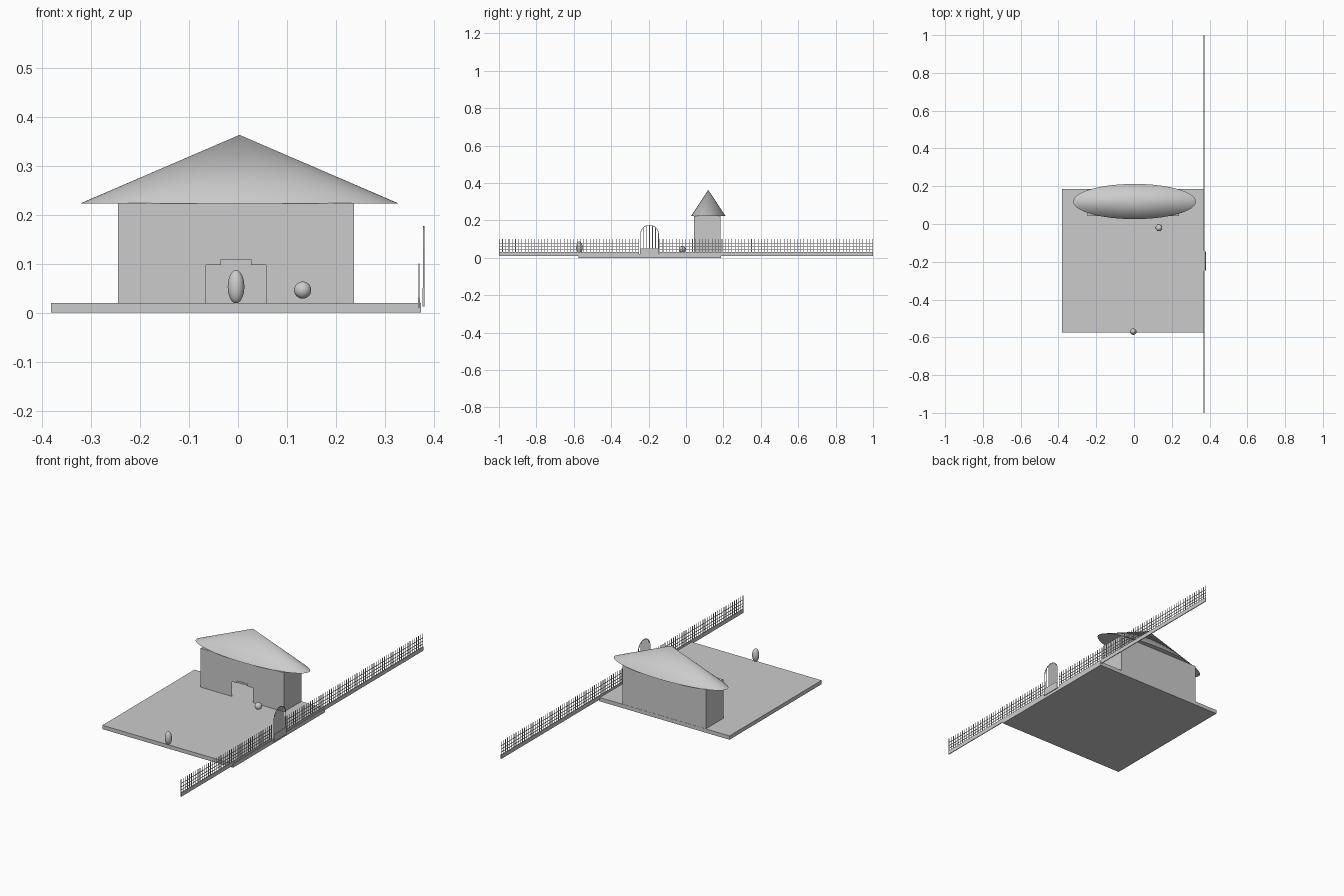
import bpy, bmesh, math
from mathutils import Matrix, Vector

if "Cube" in bpy.data.objects:
    bpy.data.objects.remove(bpy.data.objects["Cube"])


def finish(bm, name, smooth=False):
    me = bpy.data.meshes.new(name)
    bm.to_mesh(me)
    bm.free()
    ob = bpy.data.objects.new(name, me)
    bpy.context.collection.objects.link(ob)
    if smooth:
        bpy.ops.object.select_all(action='DESELECT')
        ob.select_set(True)
        bpy.context.view_layer.objects.active = ob
        bpy.ops.object.shade_smooth_by_angle(angle=math.radians(40))
    return ob


def add_box(bm, x0, x1, y0, y1, z0, z1):
    m = Matrix.Translation(((x0 + x1) / 2, (y0 + y1) / 2, (z0 + z1) / 2))
    m = m @ Matrix.Diagonal((x1 - x0, y1 - y0, z1 - z0, 1))
    bmesh.ops.create_cube(bm, size=1, matrix=m)


def box(name, *dims):
    bm = bmesh.new()
    add_box(bm, *dims)
    return finish(bm, name)


def ellipsoid(name, loc, radii):
    bm = bmesh.new()
    bmesh.ops.create_uvsphere(bm, u_segments=32, v_segments=16, radius=1,
                              matrix=Matrix.Translation(loc) @ Matrix.Diagonal((*radii, 1)))
    return finish(bm, name, True)


# Ground slab
box("ground_slab", -0.382, 0.374, -0.575, 0.186, 0, 0.02)

# Hollow house walls with stepped doorway in the front
X0, X1, Y0, Y1, Z0, Z1 = -0.245, 0.237, 0.042, 0.185, 0.019, 0.224
bm = bmesh.new()
front = [(X0, Z0), (-0.065, Z0), (-0.065, 0.097), (-0.035, 0.097), (-0.035, 0.109),
         (0.027, 0.109), (0.027, 0.097), (0.057, 0.097), (0.057, Z0), (X1, Z0),
         (X1, Z1), (X0, Z1)]
bm.faces.new([bm.verts.new((x, Y0, z)) for x, z in front])
for quad in ([(X1, Y0, Z0), (X1, Y1, Z0), (X1, Y1, Z1), (X1, Y0, Z1)],
             [(X1, Y1, Z0), (X0, Y1, Z0), (X0, Y1, Z1), (X1, Y1, Z1)],
             [(X0, Y1, Z0), (X0, Y0, Z0), (X0, Y0, Z1), (X0, Y1, Z1)],
             [(X0, Y0, Z1), (X1, Y0, Z1), (X1, Y1, Z1), (X0, Y1, Z1)]):
    bm.faces.new([bm.verts.new(p) for p in quad])
bmesh.ops.remove_doubles(bm, verts=bm.verts, dist=1e-5)
finish(bm, "house_walls")

# Oval cone roof
bm = bmesh.new()
bmesh.ops.create_cone(bm, cap_ends=True, segments=64, radius1=1, radius2=0, depth=0.14,
                      matrix=Matrix.Translation((0.003, 0.119, 0.293)) @ Matrix.Diagonal((0.325, 0.093, 1, 1)))
finish(bm, "roof", True)

# Ball and egg-shaped shrub
ellipsoid("ball", (0.132, -0.02, 0.046), (0.0175, 0.0175, 0.0175))
ellipsoid("shrub", (-0.004, -0.57, 0.053), (0.017, 0.017, 0.034))

# Fence: base, rails and pickets on both sides of the gate
FX = 0.370
bm = bmesh.new()
for y0, y1 in ((-1.0, -0.25), (-0.142, 1.0)):
    add_box(bm, FX - 0.002, FX + 0.002, y0, y1, 0.01, 0.031)
    for z in (0.045, 0.06, 0.078):
        add_box(bm, FX - 0.001, FX + 0.001, y0, y1, z - 0.0012, z + 0.0012)
    n = round((y1 - y0) / 0.0175)
    for i in range(n + 1):
        y = y0 + 0.0015 + (y1 - y0 - 0.003) * i / n
        add_box(bm, FX - 0.0012, FX + 0.0012, y - 0.0014, y + 0.0014, 0.03, 0.1)
finish(bm, "fence")

# Arched gate: lower panel, bars and round-topped frame
GX, GY, R, SPRING = 0.379, -0.195, 0.048, 0.127
bm = bmesh.new()
add_box(bm, GX - 0.002, GX + 0.002, GY - 0.05, GY + 0.05, 0.012, 0.05)
for i in range(-3, 4):
    d = i * R / 3
    top = SPRING + math.sqrt(max(R * R - d * d, 0))
    add_box(bm, GX - 0.0015, GX + 0.0015, GY + d - 0.0015, GY + d + 0.0015, 0.05, top)
rows = []
for i in range(25):
    a = math.pi * i / 24
    rows.append([bm.verts.new((GX + s, GY + r * math.cos(a), SPRING + r * math.sin(a)))
                 for s, r in ((-0.0015, R - 0.0015), (0.0015, R - 0.0015),
                              (0.0015, R + 0.0015), (-0.0015, R + 0.0015))])
for a, b in zip(rows, rows[1:]):
    for k in range(4):
        bm.faces.new((a[k], a[(k + 1) % 4], b[(k + 1) % 4], b[k]))
bmesh.ops.recalc_face_normals(bm, faces=bm.faces)
finish(bm, "gate")
